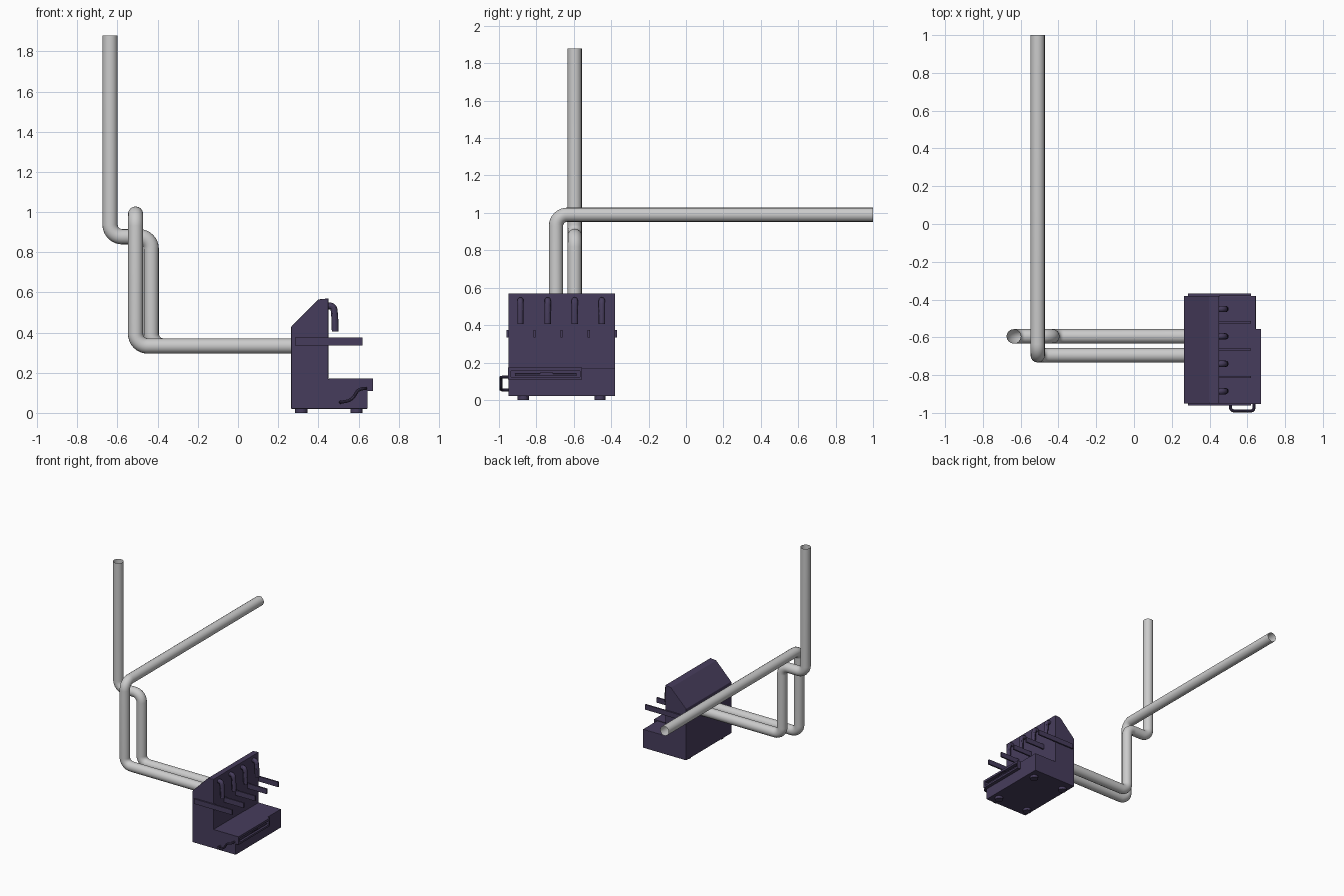
import bpy, bmesh
from mathutils import Vector

if "Cube" in bpy.data.objects:
    bpy.data.objects.remove(bpy.data.objects["Cube"])

purple = bpy.data.materials.new("dark_purple")
purple.diffuse_color = (0.062, 0.046, 0.107, 1)
purple.use_nodes = True
purple.node_tree.nodes["Principled BSDF"].inputs["Base Color"].default_value = purple.diffuse_color


def mesh_object(name, bm, mat=purple):
    bmesh.ops.recalc_face_normals(bm, faces=bm.faces)
    me = bpy.data.meshes.new(name)
    bm.to_mesh(me)
    bm.free()
    ob = bpy.data.objects.new(name, me)
    bpy.context.collection.objects.link(ob)
    if mat:
        me.materials.append(mat)
    return ob


def box(name, lo, hi, bevel=0.0):
    bm = bmesh.new()
    bmesh.ops.create_cube(bm, size=1)
    lo, hi = Vector(lo), Vector(hi)
    for v in bm.verts:
        v.co = Vector([(v.co[i] + 0.5) * (hi[i] - lo[i]) + lo[i] for i in range(3)])
    ob = mesh_object(name, bm)
    if bevel:
        add_bevel(ob, bevel)
    return ob


def add_bevel(ob, width):
    mod = ob.modifiers.new("edge_bevel", 'BEVEL')
    mod.width = width
    mod.segments = 2


def tube(name, corners, radius, bend, mat=None, caps=False, sides=6):
    """Round tube along a polyline whose inner corners become arcs."""
    pts = [Vector(p) for p in corners]
    path = [pts[0]]
    for a, b, c in zip(pts, pts[1:], pts[2:]):
        r = min(bend, (a - b).length * 0.48, (c - b).length * 0.48)
        start = b + (a - b).normalized() * r
        end = b + (c - b).normalized() * r
        # rational quadratic weight gives a true quarter arc on right angles
        for i in range(9):
            t = i / 8
            w0, w1, w2 = (1 - t) ** 2, 2 * t * (1 - t) * 0.7071, t * t
            path.append((start * w0 + b * w1 + end * w2) / (w0 + w1 + w2))
    path.append(pts[-1])
    cu = bpy.data.curves.new(name, 'CURVE')
    cu.dimensions = '3D'
    cu.bevel_depth = radius
    cu.bevel_resolution = sides
    cu.use_fill_caps = caps
    sp = cu.splines.new('POLY')
    sp.points.add(len(path) - 1)
    for p, co in zip(sp.points, path):
        p.co = (*co, 1)
    ob = bpy.data.objects.new(name, cu)
    bpy.context.collection.objects.link(ob)
    if mat:
        cu.materials.append(mat)
    bpy.ops.object.select_all(action='DESELECT')
    ob.select_set(True)
    bpy.context.view_layer.objects.active = ob
    bpy.ops.object.convert(target='MESH')
    bpy.ops.object.shade_smooth_by_angle()
    return bpy.context.object


# Cabinet: side profile extruded along y
profile = [(0.265, 0.02), (0.645, 0.02), (0.645, 0.168), (0.45, 0.168),
           (0.45, 0.57), (0.40, 0.565), (0.265, 0.43)]
bm = bmesh.new()
face = bm.faces.new([bm.verts.new((x, -0.95, z)) for x, z in profile])
ext = bmesh.ops.extrude_face_region(bm, geom=[face])
bmesh.ops.translate(bm, vec=(0, 0.57, 0),
                    verts=[g for g in ext["geom"] if isinstance(g, bmesh.types.BMVert)])
cabinet = mesh_object("cabinet", bm)
add_bevel(cabinet, 0.003)

# Drawer with a recessed slot in its front
drawer = box("drawer", (0.452, -0.953, 0.108), (0.672, -0.555, 0.172))
cutter = box("slot_cutter", (0.645, -0.935, 0.123), (0.70, -0.567, 0.155))
cutter.hide_render = True
cutter.hide_set(True)
cut = drawer.modifiers.new("slot", 'BOOLEAN')
cut.object = cutter
cut.operation = 'DIFFERENCE'
cut.solver = 'EXACT'
box("drawer_grip", (0.645, -0.915, 0.128), (0.662, -0.585, 0.140), 0.002)
box("drawer_latch", (0.645, -0.78, 0.138), (0.668, -0.71, 0.147))

# Divider bars; the outer two run along the cabinet sides
for i in range(5):
    y = -0.955 + 0.145 * i
    x0 = 0.285 if i in (0, 4) else 0.44
    box(f"divider_{i + 1}", (x0, y - 0.006, 0.335), (0.62, y + 0.006, 0.375))

# Downturned spouts between the dividers
for i in range(4):
    y = -0.885 + 0.145 * i
    tube(f"spout_{i + 1}", [(0.44, y, 0.532), (0.476, y, 0.532),
                            (0.482, y, 0.48), (0.484, y, 0.405)],
         0.017, 0.04, purple, True, 4)

# Curved lever on the front side
tube("side_lever", [(0.635, -0.945, 0.122), (0.635, -0.99, 0.122), (0.60, -0.99, 0.118),
                    (0.565, -0.99, 0.062), (0.51, -0.99, 0.053), (0.51, -0.945, 0.053)],
     0.008, 0.025, purple, True, 3)

# Feet
for x in (0.315, 0.59):
    for y in (-0.87, -0.46):
        bm = bmesh.new()
        bmesh.ops.create_cone(bm, cap_ends=True, segments=24, radius1=0.03,
                              radius2=0.03, depth=0.024)
        bmesh.ops.translate(bm, vec=(x, y, 0.012), verts=bm.verts)
        mesh_object("foot", bm)

# Pipes leaving the back of the cabinet
tube("riser_pipe", [(0.27, -0.595, 0.333), (-0.432, -0.595, 0.333), (-0.432, -0.595, 0.877),
                    (-0.637, -0.595, 0.877), (-0.637, -0.595, 1.88)], 0.038, 0.06)
tube("long_pipe", [(0.27, -0.695, 0.333), (-0.51, -0.695, 0.333),
                   (-0.51, -0.695, 0.99), (-0.51, 1.0, 0.99)], 0.038, 0.06)
